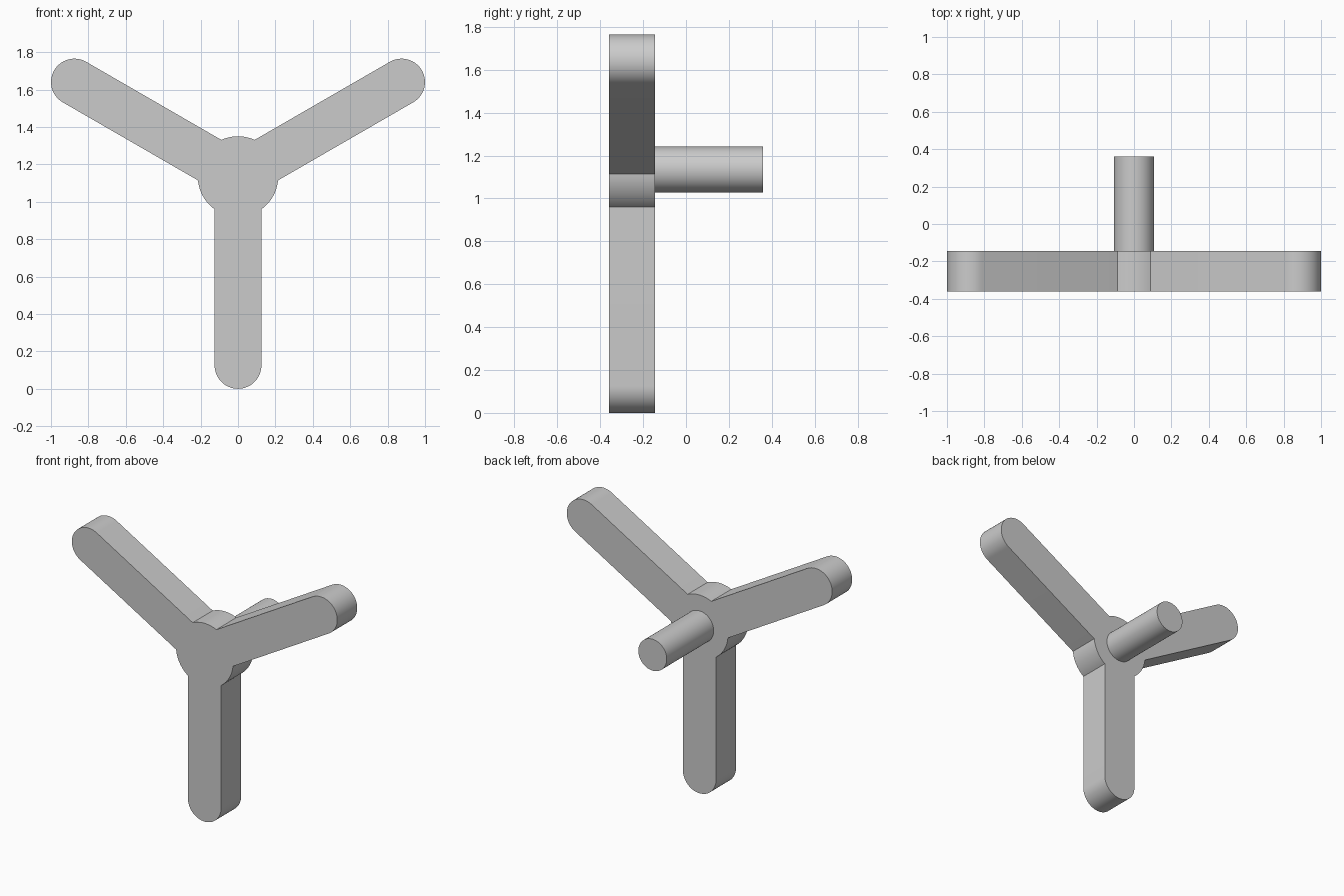
import bpy, bmesh
from math import sin, cos, radians, asin, pi
from mathutils import Vector

cube = bpy.data.objects.get("Cube")
if cube:
    bpy.data.objects.remove(cube)

HUB_Z = 1.135       # height of the hub axis
HUB_R = 0.215
ARM_R = 0.125       # half width of an arm
ARM_LEN = 1.01      # hub axis to centre of the rounded tip
SHAFT_R = 0.107
FRONT, PLATE_BACK, SHAFT_BACK = -0.36, -0.145, 0.36

grey = bpy.data.materials.new("plain grey")
grey.use_nodes = True
grey.diffuse_color = (0.6, 0.6, 0.6, 1)
grey.node_tree.nodes["Principled BSDF"].inputs["Base Color"].default_value = (0.6, 0.6, 0.6, 1)


def arc(cx, cz, radius, start, end, steps):
    """Points of an arc in the xz plane, both ends included."""
    angles = [start + (end - start) * i / steps for i in range(steps + 1)]
    return [(cx + radius * cos(a), cz + radius * sin(a)) for a in angles]


def prism(name, outline, y0, y1):
    """Extrude an xz outline from y0 to y1."""
    bm = bmesh.new()
    face = bm.faces.new([bm.verts.new((x, y0, z)) for x, z in outline])
    extruded = bmesh.ops.extrude_face_region(bm, geom=[face], use_keep_orig=True)["geom"]
    bmesh.ops.translate(bm, vec=Vector((0, y1 - y0, 0)),
                        verts=[g for g in extruded if isinstance(g, bmesh.types.BMVert)])
    bmesh.ops.recalc_face_normals(bm, faces=bm.faces)
    mesh = bpy.data.meshes.new(name)
    bm.to_mesh(mesh)
    bm.free()
    mesh.materials.append(grey)
    obj = bpy.data.objects.new(name, mesh)
    bpy.context.collection.objects.link(obj)
    bpy.ops.object.select_all(action='DESELECT')
    obj.select_set(True)
    bpy.context.view_layer.objects.active = obj
    bpy.ops.object.shade_smooth_by_angle(angle=radians(25))
    return obj


# Three-armed plate: a rounded tip, then the exposed hub arc up to the next arm
half = asin(ARM_R / HUB_R)
outline = []
for degrees in (-90, 30, 150):
    a = radians(degrees)
    outline += arc(ARM_LEN * cos(a), HUB_Z + ARM_LEN * sin(a), ARM_R, a - pi / 2, a + pi / 2, 32)
    outline += arc(0, HUB_Z, HUB_R, a + half, a + 2 * pi / 3 - half, 12)
prism("three_arm_plate", outline, FRONT, PLATE_BACK)

# Shaft, seated slightly into the back of the hub
prism("shaft", arc(0, HUB_Z, SHAFT_R, 0, 2 * pi, 64)[:-1], PLATE_BACK - 0.02, SHAFT_BACK)
